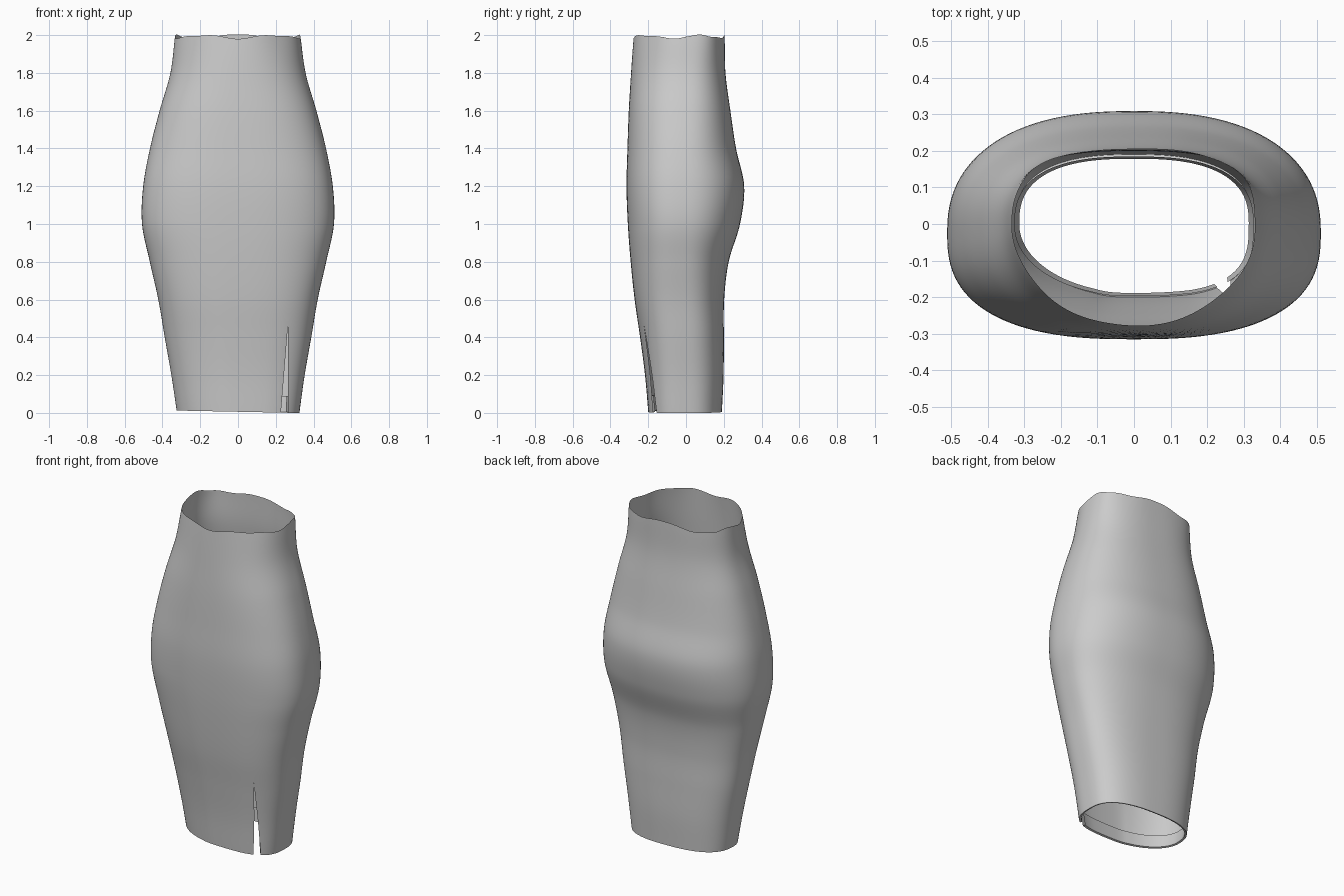
import bpy, bmesh, math

cube = bpy.data.objects.get("Cube")
if cube:
    bpy.data.objects.remove(cube, do_unlink=True)

# Body profiles, one value per fifth of a unit from hem to waist
STEP = 0.2
half_width = [.325, .353, .388, .422, .467, .508, .502, .466, .415, .358, .334]
back_depth = [.19, .199, .2, .202, .226, .286, .308, .265, .235, .209, .205]
front_depth = [.2, .217, .243, .272, .293, .308, .315, .31, .303, .291, .28]
back_round = [2.6, 2.6, 2.6, 2.5, 2.4, 2.4, 2.4, 2.4, 2.5, 2.6, 2.8]
front_round = [2.5, 2.5, 2.5, 2.6, 2.6, 2.6, 2.6, 2.5, 2.4, 2.2, 2.0]
SLIT_TOP, SLIT_X, SLIT_WIDTH = 0.46, 0.264, 0.037
SEGMENTS, ROWS = 112, 80


def sample(values, z):
    """Smooth curve through evenly spaced profile values."""
    u = min(max(z / STEP, 0), len(values) - 1.0001)
    i = int(u)
    t = u - i
    p1, p2 = values[i], values[i + 1]
    p0 = values[i - 1] if i else 2 * p1 - p2
    p3 = values[i + 2] if i + 2 < len(values) else 2 * p2 - p1
    return p1 + t / 2 * (p2 - p0 + t * (2 * p0 - 5 * p1 + 4 * p2 - p3
                                        + t * (3 * (p1 - p2) + p3 - p0)))


def front_power(z, side):
    """The front is squarer on the slit side near the hem."""
    return sample(front_round, z) + side * 0.5 * max(0, 1 - z)


def slit_angle(z, x):
    n = front_power(z, 1)
    return -math.acos((x / sample(half_width, z)) ** (n / 2))


def body_point(angle, z, inset=0):
    c, s = math.cos(angle), math.sin(angle)
    side = max(-1, min(1, c * 3))
    n = sample(back_round, z) if s > 0 else front_power(z, side)
    depth = sample(back_depth if s > 0 else front_depth, z)
    centre = -0.025 * math.sin(math.pi * z / 2)
    depth += -centre if s > 0 else centre
    x = math.copysign(abs(c) ** (2 / n), c) * (sample(half_width, z) - inset)
    y = math.copysign(abs(s) ** (2 / n), s) * (depth - inset)
    # Soft gathers and an uneven edge at the waist, slanted hem
    gather = max(0, (z - 1.75) / 0.25) ** 2
    pinch = 1 - 0.012 * gather * (1 + math.sin(7 * angle + 1)) / 2
    edge = gather * 0.008 * (math.sin(5 * angle) + 0.5 * math.sin(9 * angle) - 1)
    hem = max(0, 1 - z / STEP) * (0.006 - 0.02 * x)
    return (x * pinch, centre + y * pinch, z + edge + hem)


def ring(bm, z, inset=0):
    """Open loop running from one slit edge around to the other."""
    gap = SLIT_WIDTH * max(0, 1 - z / SLIT_TOP)
    start = slit_angle(z, SLIT_X)
    end = slit_angle(z, SLIT_X - gap) + 2 * math.pi
    return [bm.verts.new(body_point(start + (end - start) * k / SEGMENTS, z, inset))
            for k in range(SEGMENTS + 1)]


def bridge(bm, lower, upper):
    for k in range(SEGMENTS):
        bm.faces.new((lower[k], lower[k + 1], upper[k + 1], upper[k]))


def finish(bm, name, material):
    bmesh.ops.remove_doubles(bm, verts=bm.verts[:], dist=0.0002)
    mesh = bpy.data.meshes.new(name)
    bm.to_mesh(mesh)
    bm.free()
    mesh.materials.append(material)
    obj = bpy.data.objects.new(name, mesh)
    bpy.context.collection.objects.link(obj)
    bpy.ops.object.select_all(action='DESELECT')
    obj.select_set(True)
    bpy.context.view_layer.objects.active = obj
    bpy.ops.object.shade_smooth_by_angle(angle=math.radians(50))
    return obj


grey = bpy.data.materials.new("grey_fabric")
grey.use_nodes = True
colour = (0.6, 0.6, 0.6, 1)
grey.diffuse_color = colour
grey.node_tree.nodes["Principled BSDF"].inputs["Base Color"].default_value = colour

# Skirt body
bm = bmesh.new()
rings = [ring(bm, 2 * r / ROWS) for r in range(ROWS + 1)]
for lower, upper in zip(rings, rings[1:]):
    bridge(bm, lower, upper)
finish(bm, "skirt_body", grey)

# Hem folded up inside the body
bm = bmesh.new()
outer, fold, top = ring(bm, 0), ring(bm, 0.004, 0.012), ring(bm, 0.09, 0.01)
bridge(bm, fold, outer)
bridge(bm, top, fold)
finish(bm, "hem_fold", grey)
